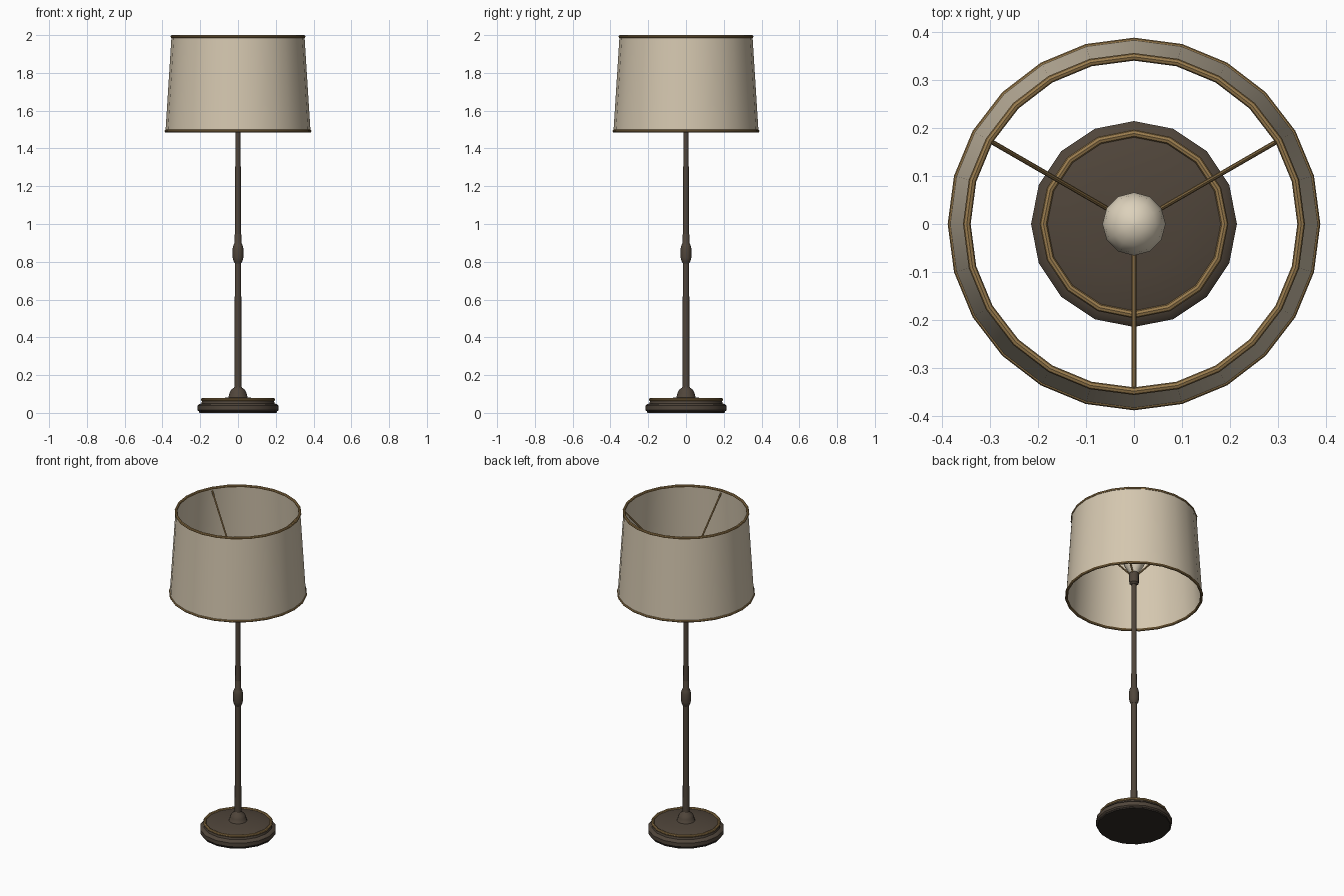
import bpy, bmesh, math
from mathutils import Vector

if "Cube" in bpy.data.objects:
    bpy.data.objects.remove(bpy.data.objects["Cube"])


def material(name, rgb):
    m = bpy.data.materials.new(name)
    m.diffuse_color = (*rgb, 1.0)
    m.use_nodes = True
    m.node_tree.nodes["Principled BSDF"].inputs["Base Color"].default_value = m.diffuse_color
    return m


BRONZE = material("dark_bronze", (0.080, 0.060, 0.043))
BRASS = material("aged_brass", (0.32, 0.20, 0.075))
LINEN = material("linen", (0.66, 0.57, 0.43))
GLASS = material("bulb_glass", (0.72, 0.64, 0.50))
FELT = material("dark_felt", (0.030, 0.024, 0.019))


def finish(name, bm, mat, angle=40):
    bmesh.ops.recalc_face_normals(bm, faces=bm.faces)
    mesh = bpy.data.meshes.new(name)
    bm.to_mesh(mesh)
    bm.free()
    mesh.materials.append(mat)
    obj = bpy.data.objects.new(name, mesh)
    bpy.context.collection.objects.link(obj)
    bpy.ops.object.select_all(action='DESELECT')
    obj.select_set(True)
    bpy.context.view_layer.objects.active = obj
    bpy.ops.object.shade_smooth_by_angle(angle=math.radians(angle))
    return obj


def lathe(name, profile, sides, mat, closed=False, angle=40):
    """Turn (radius, height) points about z; open profiles get capped ends."""
    bm = bmesh.new()
    rings = []
    for r, z in profile:
        rings.append([bm.verts.new((r * math.cos(math.tau * i / sides),
                                    r * math.sin(math.tau * i / sides), z))
                      for i in range(sides)])
    pairs = list(zip(rings, rings[1:]))
    if closed:
        pairs.append((rings[-1], rings[0]))
    for a, b in pairs:
        for i in range(sides):
            j = (i + 1) % sides
            bm.faces.new((a[i], a[j], b[j], b[i]))
    if not closed:
        bm.faces.new(rings[0])
        bm.faces.new(rings[-1])
    return finish(name, bm, mat, angle)


def trim_ring(name, radius, z, thick, sides):
    section = [(radius + thick * math.cos(math.tau * k / 8),
                z + thick * math.sin(math.tau * k / 8)) for k in range(8)]
    return lathe(name, section, sides, BRASS, closed=True)


def rod(name, start, end, radius, mat):
    a, b = Vector(start), Vector(end)
    bm = bmesh.new()
    bmesh.ops.create_cone(bm, cap_ends=True, segments=8, radius1=radius,
                          radius2=radius, depth=(b - a).length)
    bmesh.ops.rotate(bm, verts=bm.verts,
                     matrix=(b - a).to_track_quat('Z', 'Y').to_matrix())
    bmesh.ops.translate(bm, verts=bm.verts, vec=(a + b) / 2)
    return finish(name, bm, mat)


# Weighted foot with felt pad and brass edge
lathe("felt_pad", [(0.205, 0.0), (0.207, 0.012)], 16, FELT)
lathe("base", [(0.207, 0.008), (0.215, 0.015), (0.215, 0.038), (0.207, 0.046),
               (0.194, 0.050), (0.190, 0.066), (0.180, 0.070), (0.10, 0.076),
               (0.04, 0.084)], 16, BRONZE)
trim_ring("base_trim", 0.189, 0.070, 0.008, 16)
lathe("base_hub", [(0.062, 0.074), (0.050, 0.084), (0.045, 0.105), (0.037, 0.122),
                   (0.022, 0.133), (0.018, 0.140)], 16, BRONZE)

# Tapering pole with a turned knob
lathe("lower_pole", [(0.019, 0.10), (0.0165, 0.82)], 12, BRONZE)
lathe("pole_knob", [(0.017, 0.792), (0.024, 0.805), (0.028, 0.822), (0.028, 0.872),
                    (0.024, 0.888), (0.018, 0.900), (0.0175, 0.945),
                    (0.015, 0.95)], 12, BRONZE)
lathe("upper_pole", [(0.016, 0.90), (0.0135, 1.60)], 12, BRONZE)

# Socket and bulb
lathe("socket", [(0.016, 1.565), (0.027, 1.575), (0.028, 1.635), (0.022, 1.645)],
      12, BRONZE)
lathe("bulb", [(0.024, 1.64), (0.034, 1.655), (0.052, 1.685), (0.064, 1.715),
               (0.066, 1.735), (0.061, 1.760), (0.046, 1.783), (0.024, 1.797),
               (0.004, 1.801)], 12, GLASS)

# Shade with thin walls, brass rims and three support arms
lathe("shade", [(0.384, 1.489), (0.352, 1.995), (0.345, 1.995), (0.377, 1.489)],
      24, LINEN, closed=True)
trim_ring("shade_top_trim", 0.349, 1.992, 0.008, 24)
trim_ring("shade_bottom_trim", 0.381, 1.492, 0.008, 24)
for n, deg in enumerate((30, 150, 270), 1):
    c, s = math.cos(math.radians(deg)), math.sin(math.radians(deg))
    rod(f"shade_arm_{n}", (0.022 * c, 0.022 * s, 1.635),
        (0.343 * c, 0.343 * s, 1.978), 0.005, BRASS)
